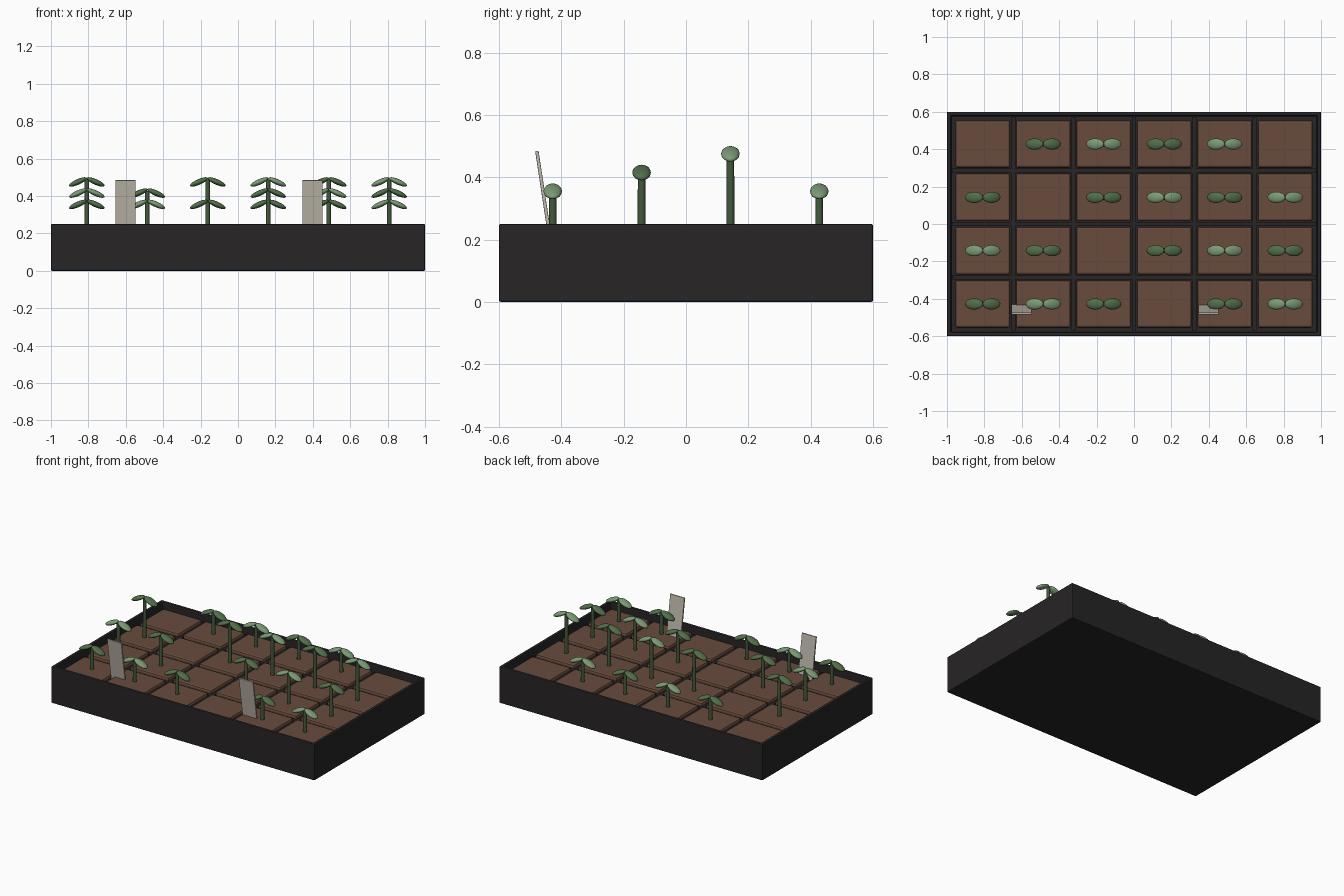
import bpy, bmesh, math
from mathutils import Matrix

if "Cube" in bpy.data.objects:
    bpy.data.objects.remove(bpy.data.objects["Cube"])

COLS, ROWS = 6, 4
WALL, HEIGHT, FLOOR = 0.03, 0.25, 0.03
PX, PY = (2 - 2 * WALL) / COLS, (1.2 - 2 * WALL) / ROWS
SOIL_TOP, DIVIDER_TOP = 0.22, 0.20
EMPTY = {(0, 3), (5, 3), (1, 2), (2, 1), (3, 0)}


def material(name, rgb):
    m = bpy.data.materials.new(name)
    m.diffuse_color = (*rgb, 1)
    m.use_nodes = True
    m.node_tree.nodes["Principled BSDF"].inputs["Base Color"].default_value = m.diffuse_color
    return m


black = material("black_plastic", (0.02, 0.018, 0.018))
brown = material("soil", (0.14, 0.07, 0.045))
stem_green = material("stem_green", (0.055, 0.10, 0.045))
dark_leaf = material("dark_leaf", (0.085, 0.16, 0.07))
light_leaf = material("light_leaf", (0.20, 0.33, 0.18))
pale = material("label_plastic", (0.52, 0.48, 0.41))


def make(name, bm, mat, bevel=0, smooth=False):
    me = bpy.data.meshes.new(name)
    bm.to_mesh(me)
    bm.free()
    ob = bpy.data.objects.new(name, me)
    bpy.context.collection.objects.link(ob)
    me.materials.append(mat)
    if bevel:
        mod = ob.modifiers.new("edge", "BEVEL")
        mod.width, mod.segments = bevel, 2
    if smooth:
        me.shade_smooth()
    return ob


def box(name, size, loc, mat, bevel=0, tilt=0):
    bm = bmesh.new()
    m = (Matrix.Translation(loc) @ Matrix.Rotation(tilt, 4, 'X')
         @ Matrix.Diagonal((*size, 1)))
    bmesh.ops.create_cube(bm, size=1, matrix=m)
    return make(name, bm, mat, bevel)


def centre(c, r):
    return (c - (COLS - 1) / 2) * PX, (r - (ROWS - 1) / 2) * PY


# Open tray: block with its top face inset and pushed down
bm = bmesh.new()
bmesh.ops.create_cube(bm, size=1, matrix=Matrix.Translation((0, 0, HEIGHT / 2))
                      @ Matrix.Diagonal((2, 1.2, HEIGHT, 1)))
bm.normal_update()
top = max(bm.faces, key=lambda f: f.calc_center_median().z)
bmesh.ops.inset_region(bm, faces=[top], thickness=WALL)
well = bmesh.ops.extrude_discrete_faces(bm, faces=[top])["faces"][0]
bmesh.ops.translate(bm, verts=well.verts, vec=(0, 0, FLOOR - HEIGHT))
make("tray", bm, black, 0.006)

# Dividers between cells
dz, dh = (FLOOR + DIVIDER_TOP) / 2, DIVIDER_TOP - FLOOR
for c in range(1, COLS):
    box("column_divider", (0.024, 1.14, dh), ((c - COLS / 2) * PX, 0, dz), black)
for r in range(1, ROWS):
    box("row_divider", (1.94, 0.024, dh), (0, (r - ROWS / 2) * PY, dz), black)


def seedling(c, r):
    x, y = centre(c, r)
    leaf_z = 0.355 + 0.06 * (r % 3)
    # Stem
    foot, tip = SOIL_TOP - 0.03, leaf_z + 0.012
    bm = bmesh.new()
    bmesh.ops.create_cone(bm, cap_ends=True, segments=10, radius1=0.013,
                          radius2=0.012, depth=tip - foot,
                          matrix=Matrix.Translation((x, y, (foot + tip) / 2)))
    make("stem", bm, stem_green, smooth=True).data.set_sharp_from_angle(
        angle=math.radians(40))
    # Pair of drooping leaves
    bm = bmesh.new()
    for s in (-1, 1):
        m = (Matrix.Translation((x + s * 0.047, y, leaf_z))
             @ Matrix.Rotation(s * math.radians(24), 4, 'Y')
             @ Matrix.Diagonal((0.052, 0.03, 0.015, 1)))
        bmesh.ops.create_uvsphere(bm, u_segments=16, v_segments=10, radius=1, matrix=m)
    make("leaves", bm, light_leaf if (r + c) % 2 else dark_leaf, smooth=True)


# Soil plugs and seedlings
for c in range(COLS):
    for r in range(ROWS):
        x, y = centre(c, r)
        box("soil_plug", (PX - 0.03, PY - 0.03, SOIL_TOP - FLOOR),
            (x, y, (SOIL_TOP + FLOOR) / 2), brown, 0.012)
        if (c, r) not in EMPTY:
            seedling(c, r)

# Leaning plant labels
for x in (-0.602, 0.398):
    box("plant_label", (0.108, 0.011, 0.30), (x, -0.456, 0.336), pale, 0.002, 0.15)
